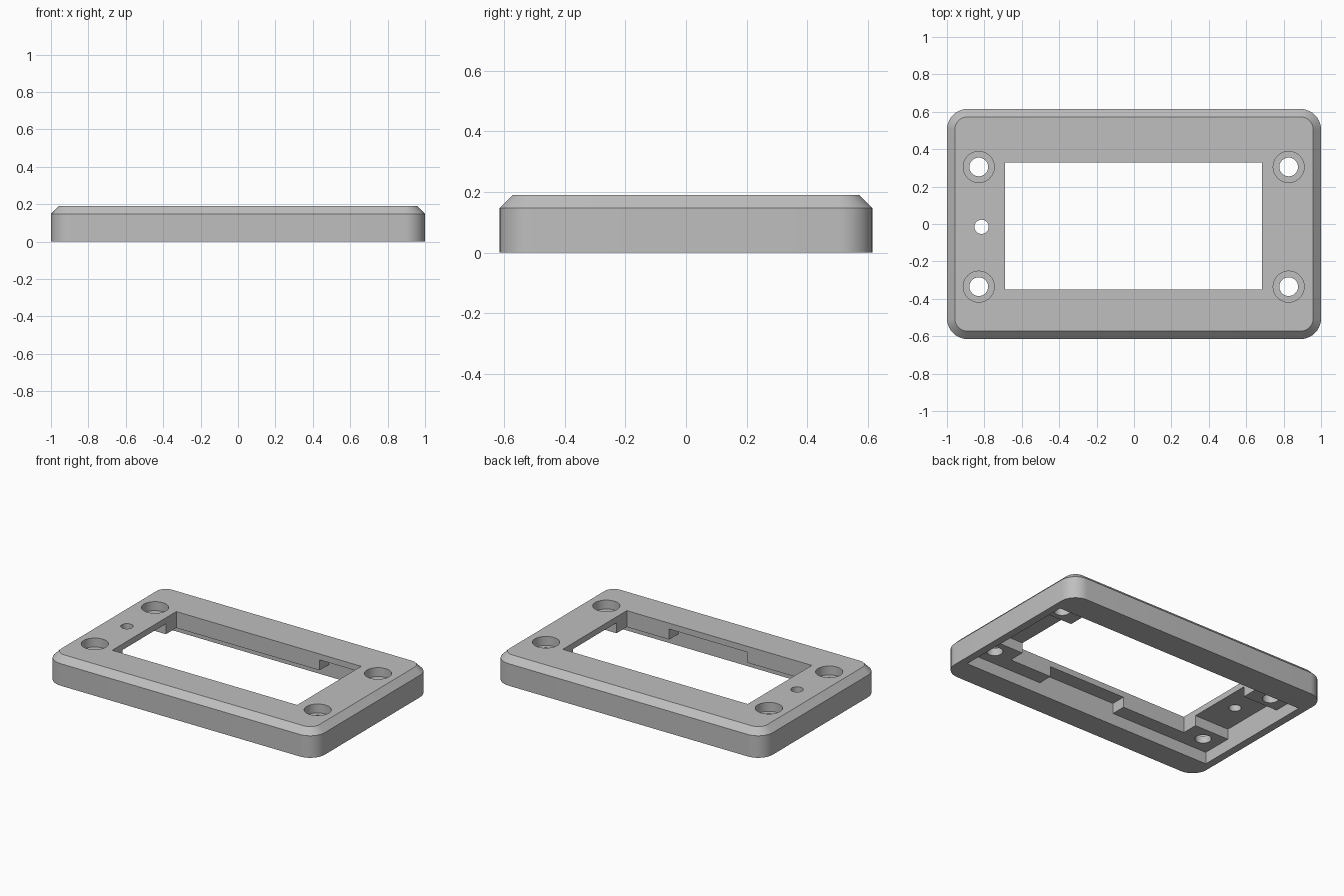
import bpy
import bmesh
from math import cos, sin, pi, radians

cube = bpy.data.objects.get("Cube")
if cube:
    bpy.data.objects.remove(cube, do_unlink=True)

HALF_X, HALF_Y, HEIGHT = 1.0, 0.615, 0.19
CHAMFER, RADIUS = 0.042, 0.11
POCKET_Z, DEEP_Z = 0.08, 0.15          # ceilings of the shallow and deep recesses
WIN_X0, WIN_X1, WIN_Y0, WIN_Y1 = -0.69, 0.685, -0.35, 0.33
POCKET_X, POCKET_Y0, POCKET_Y1 = 0.948, -0.45, 0.43
BOSS_Y0, BOSS_Y1 = -0.24, 0.22

grey = bpy.data.materials.new("plain grey")
grey.use_nodes = True
colour = (0.52, 0.52, 0.52, 1)
grey.diffuse_color = colour
grey.node_tree.nodes["Principled BSDF"].inputs["Base Color"].default_value = colour


def finish(bm, name):
    bmesh.ops.recalc_face_normals(bm, faces=bm.faces)
    mesh = bpy.data.meshes.new(name)
    bm.to_mesh(mesh)
    bm.free()
    obj = bpy.data.objects.new(name, mesh)
    bpy.context.collection.objects.link(obj)
    mesh.materials.append(grey)
    return obj


def rounded_ring(bm, inset, z, steps=10):
    """Loop of vertices round a rectangle with rounded corners."""
    r = RADIUS - inset
    ring = []
    for quarter, (sx, sy) in enumerate([(1, 1), (-1, 1), (-1, -1), (1, -1)]):
        for i in range(steps + 1):
            a = (quarter + i / steps) * pi / 2
            ring.append(bm.verts.new((sx * (HALF_X - RADIUS) + r * cos(a),
                                      sy * (HALF_Y - RADIUS) + r * sin(a), z)))
    return ring


def box(name, x0, x1, y0, y1, z0, z1):
    bm = bmesh.new()
    bmesh.ops.create_cube(bm, size=1)
    for v in bm.verts:
        v.co = (x1 if v.co.x > 0 else x0, y1 if v.co.y > 0 else y0,
                z1 if v.co.z > 0 else z0)
    return finish(bm, name)


def drill(name, x, y, radius, z0, z1):
    bm = bmesh.new()
    bmesh.ops.create_cone(bm, cap_ends=True, segments=40, radius1=radius,
                          radius2=radius, depth=z1 - z0)
    bmesh.ops.translate(bm, verts=bm.verts, vec=(x, y, (z0 + z1) / 2))
    return finish(bm, name)


# Outer body with chamfered top edge
bm = bmesh.new()
rings = [rounded_ring(bm, 0, 0), rounded_ring(bm, 0, HEIGHT - CHAMFER),
         rounded_ring(bm, CHAMFER, HEIGHT)]
for low, high in zip(rings, rings[1:]):
    for i in range(len(low)):
        j = (i + 1) % len(low)
        bm.faces.new((low[i], low[j], high[j], high[i]))
bm.faces.new(rings[0])
bm.faces.new(rings[-1])
frame = finish(bm, "bezel_frame")

# Underside pocket, end recesses between the bosses, side notches and window
cutters = [
    box("pocket_cutter", -POCKET_X, POCKET_X, POCKET_Y0, POCKET_Y1, -0.1, POCKET_Z),
    box("end_recess_cutter", -POCKET_X, POCKET_X, BOSS_Y0, BOSS_Y1, -0.1, DEEP_Z),
    box("front_notch_cutter", -0.21, 0.37, POCKET_Y0, 0, -0.1, DEEP_Z),
    box("back_notch_cutter", 0.375, WIN_X1, 0, POCKET_Y1, -0.1, DEEP_Z),
    box("window_cutter", WIN_X0, WIN_X1, WIN_Y0, WIN_Y1, -0.1, 0.4),
    drill("indicator_hole_cutter", -0.815, -0.015, 0.038, -0.1, 0.4),
]

# Counterbored screw holes
for x in (-0.83, 0.827):
    for y in (-0.335, 0.305):
        cutters.append(drill("screw_hole_cutter", x, y, 0.05, -0.1, 0.4))
        cutters.append(drill("counterbore_cutter", x, y, 0.083, HEIGHT - 0.06, 0.4))

for cutter in cutters:
    cutter.hide_render = True
    cut = frame.modifiers.new(cutter.name, "BOOLEAN")
    cut.operation = "DIFFERENCE"
    cut.solver = "EXACT"
    cut.object = cutter

# Bake the cuts and remove the cutters
bpy.context.view_layer.update()
evaluated = frame.evaluated_get(bpy.context.evaluated_depsgraph_get())
baked = bpy.data.meshes.new_from_object(evaluated)
frame.modifiers.clear()
frame.data = baked
baked.materials.clear()
baked.materials.append(grey)
for face in baked.polygons:
    face.material_index = 0
for cutter in cutters:
    bpy.data.objects.remove(cutter, do_unlink=True)

bpy.ops.object.select_all(action="DESELECT")
frame.select_set(True)
bpy.context.view_layer.objects.active = frame
bpy.ops.object.shade_smooth_by_angle(angle=radians(30))
